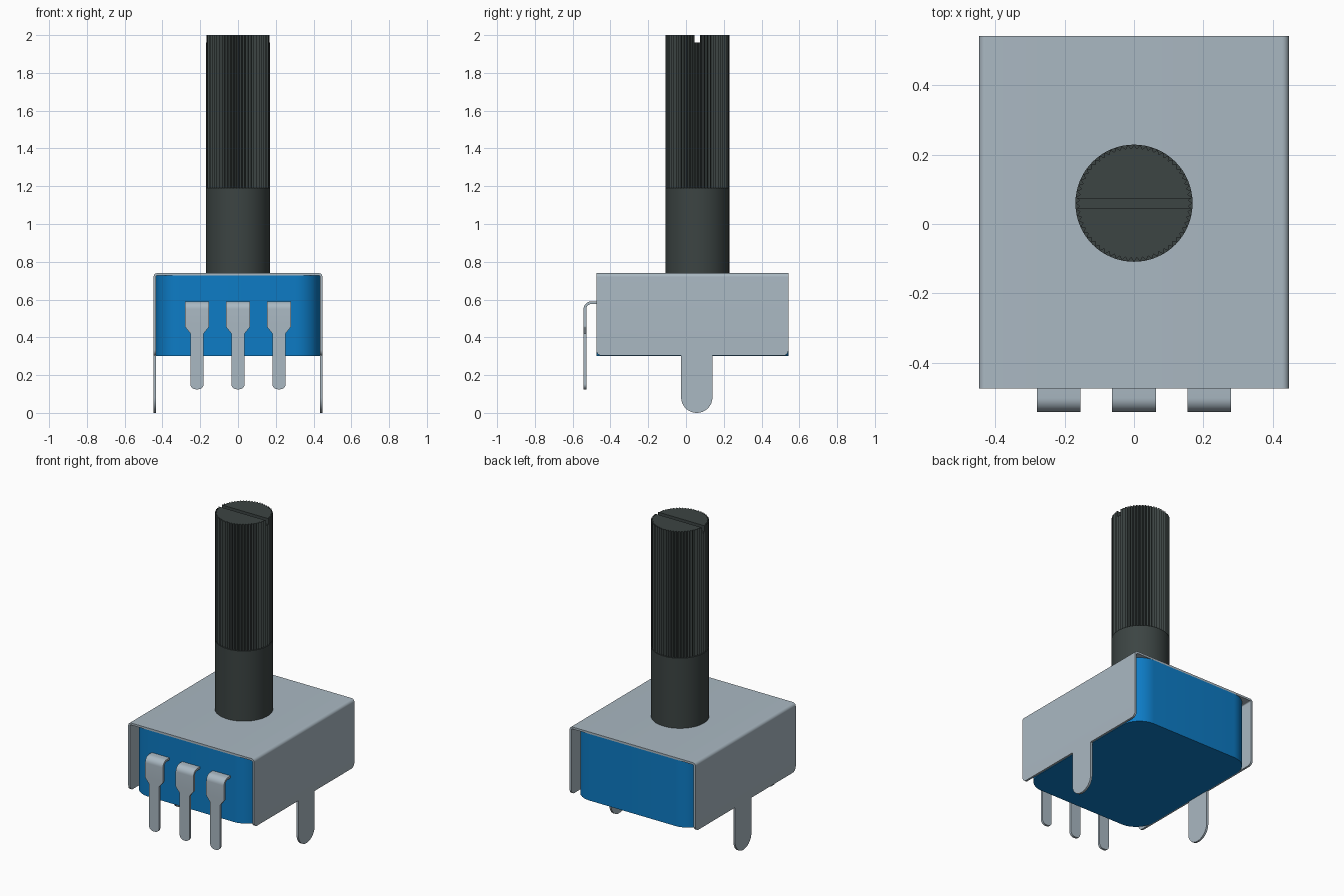
import bpy, bmesh, math
from mathutils import Vector

if "Cube" in bpy.data.objects:
    bpy.data.objects.remove(bpy.data.objects["Cube"], do_unlink=True)


def material(name, rgb):
    m = bpy.data.materials.new(name)
    m.use_nodes = True
    m.diffuse_color = (*rgb, 1)
    bsdf = m.node_tree.nodes["Principled BSDF"]
    bsdf.inputs["Base Color"].default_value = (*rgb, 1)
    bsdf.inputs["Roughness"].default_value = 0.5
    return m


METAL = material("light steel", (0.40, 0.48, 0.54))
BLUE = material("blue plastic", (0.004, 0.20, 0.56))
DARK = material("dark grey plastic", (0.045, 0.058, 0.056))


def rounded(corners, steps=8):
    """Outline from (u, v, radius) corners, each filleted by its radius."""
    out = []
    for i, (u, v, r) in enumerate(corners):
        p = Vector((u, v))
        if r == 0:
            out.append(p)
            continue
        a = (Vector(corners[i - 1][:2]) - p).normalized()
        b = (Vector(corners[(i + 1) % len(corners)][:2]) - p).normalized()
        half = a.angle(b) / 2
        centre = p + (a + b).normalized() * (r / math.sin(half))
        start = p + a * (r / math.tan(half)) - centre
        end = p + b * (r / math.tan(half)) - centre
        sweep = start.angle(end)
        for k in range(steps + 1):
            t = k / steps
            out.append(centre + (start * math.sin((1 - t) * sweep)
                                 + end * math.sin(t * sweep)) / math.sin(sweep))
    return out


def extrude(name, outline, axis, lo, hi, mat):
    """Prism: the outline fills the two other axes, in x, y, z order."""
    place = {"x": lambda u, v, d: (d, u, v),
             "y": lambda u, v, d: (u, d, v),
             "z": lambda u, v, d: (u, v, d)}[axis]
    bm = bmesh.new()
    rings = [[bm.verts.new(place(p[0], p[1], d)) for p in outline] for d in (lo, hi)]
    bm.faces.new(rings[0])
    bm.faces.new(rings[1])
    n = len(outline)
    for i in range(n):
        j = (i + 1) % n
        bm.faces.new((rings[0][i], rings[0][j], rings[1][j], rings[1][i]))
    bmesh.ops.recalc_face_normals(bm, faces=bm.faces)
    mesh = bpy.data.meshes.new(name)
    bm.to_mesh(mesh)
    bm.free()
    mesh.materials.append(mat)
    obj = bpy.data.objects.new(name, mesh)
    bpy.context.collection.objects.link(obj)
    return obj


def activate(obj):
    bpy.ops.object.select_all(action="DESELECT")
    obj.select_set(True)
    bpy.context.view_layer.objects.active = obj


def combine(obj, cutter, operation):
    """Apply a boolean and discard the cutter."""
    mod = obj.modifiers.new("cut", "BOOLEAN")
    mod.operation, mod.solver, mod.object = operation, "EXACT", cutter
    activate(obj)
    bpy.ops.object.modifier_apply(modifier=mod.name)
    bpy.data.objects.remove(cutter, do_unlink=True)


def smooth(obj):
    activate(obj)
    bpy.ops.object.shade_smooth_by_angle(angle=math.radians(30))


FRONT, BACK, TOP = -0.475, 0.542, 0.74
HALF, SHEET = 0.447, 0.013

# Plastic body with rounded upright corners
w = HALF - SHEET
body = extrude("body", rounded([(-w, FRONT, 0.13), (w, FRONT, 0.13),
                                (w, BACK, 0.13), (-w, BACK, 0.13)], 12),
               "z", 0.30, TOP - SHEET, BLUE)
smooth(body)

# Folded sheet bracket: U profile trimmed to the side silhouette with its leg
bracket = extrude("bracket", rounded([
    (-HALF, -0.1, 0), (-HALF, TOP, 0.02), (HALF, TOP, 0.02), (HALF, -0.1, 0),
    (w, -0.1, 0), (w, TOP - SHEET, 0.007), (-w, TOP - SHEET, 0.007), (-w, -0.1, 0)]),
    "y", -0.7, 0.7, METAL)
side = extrude("side_trim", rounded([
    (FRONT, 0.8, 0), (FRONT, 0.303, 0.03), (-0.026, 0.303, 0),
    (-0.026, 0, 0.082), (0.14, 0, 0.082), (0.14, 0.303, 0),
    (BACK, 0.303, 0.03), (BACK, 0.8, 0)]), "x", -0.6, 0.6, METAL)
combine(bracket, side, "INTERSECT")
smooth(bracket)

# Three bent solder pins: bent strip trimmed to the stepped front silhouette
Y0, Y1, Z0, Z1 = -0.542, -0.528, 0.576, 0.59
for x, label in ((-0.217, "right"), (0, "middle"), (0.217, "left")):
    pin = extrude("pin_" + label, rounded([
        (-0.46, Z1, 0), (Y0, Z1, 0.04), (Y0, 0, 0),
        (Y1, 0, 0), (Y1, Z0, 0.026), (-0.46, Z0, 0)]),
        "x", x - 0.1, x + 0.1, METAL)
    trim = extrude("pin_trim", rounded([
        (x - 0.063, 0.7, 0), (x - 0.063, 0.455, 0.012), (x - 0.035, 0.42, 0),
        (x - 0.035, 0.125, 0.028), (x + 0.035, 0.125, 0.028), (x + 0.035, 0.42, 0),
        (x + 0.063, 0.455, 0.012), (x + 0.063, 0.7, 0)]), "y", -0.7, -0.3, METAL)
    combine(pin, trim, "INTERSECT")
    smooth(pin)

# Shaft: plain lower part, splined upper part with a screwdriver slot
SHAFT_Y, R, TEETH = 0.06, 0.169, 60


def ring(count, radius):
    return [(radius(i) * math.cos(math.tau * i / count),
             SHAFT_Y + radius(i) * math.sin(math.tau * i / count)) for i in range(count)]


shaft = extrude("shaft_base", ring(64, lambda i: R), "z", TOP - 0.01, 1.19, DARK)
smooth(shaft)
spline = extrude("splined_shaft", ring(2 * TEETH, lambda i: R if i % 2 == 0 else R - 0.012),
                 "z", 1.19, 2.0, DARK)
slot = extrude("slot_cutter", [(0.046, 1.962), (0.074, 1.962), (0.074, 2.1), (0.046, 2.1)],
               "x", -0.3, 0.3, DARK)
combine(spline, slot, "DIFFERENCE")
